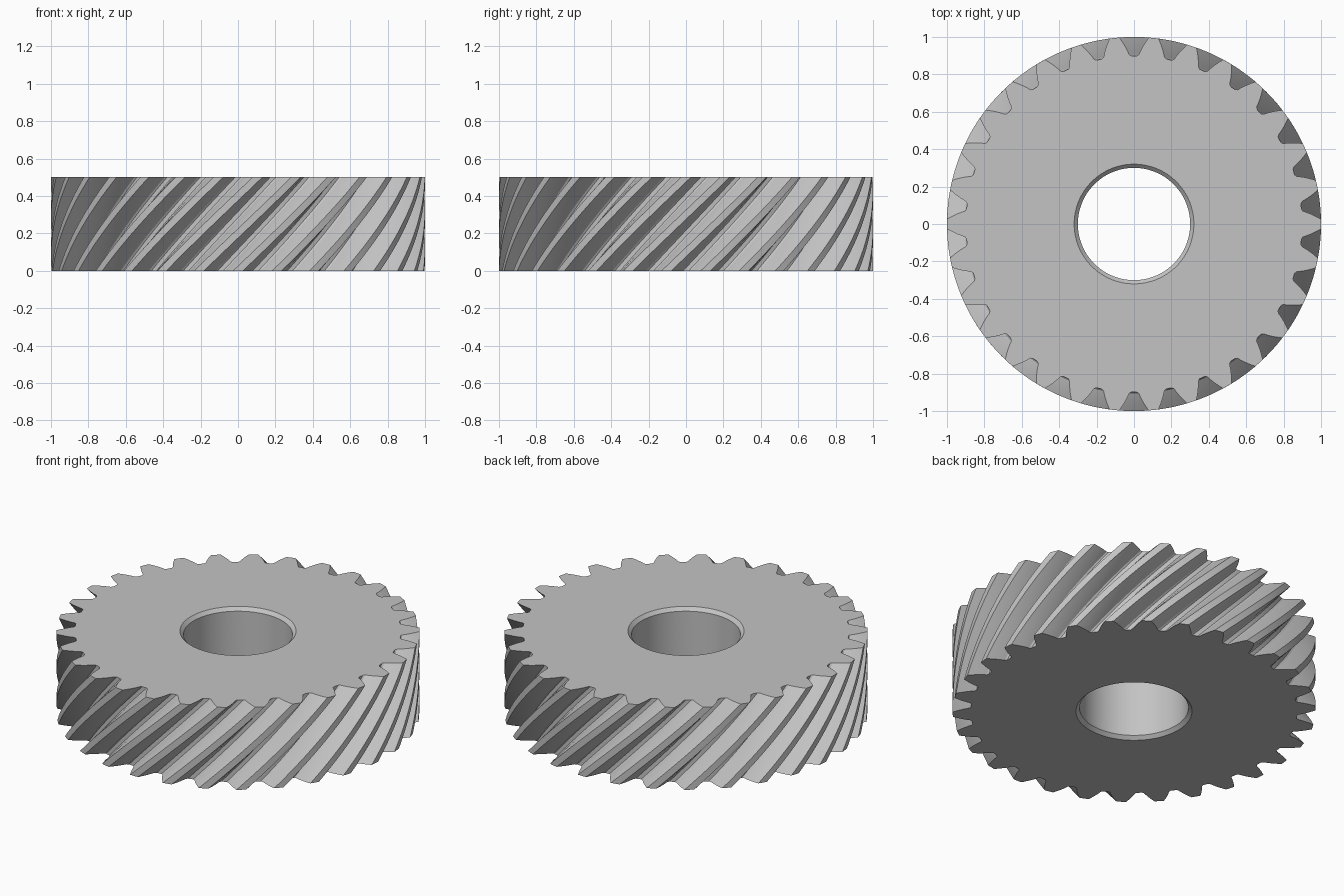
import bpy
import bmesh
from math import acos, cos, sin, tan, atan, pi, radians

cube = bpy.data.objects.get("Cube")
if cube:
    bpy.data.objects.remove(cube, do_unlink=True)

# Gear proportions
TEETH = 30
HEIGHT = 0.5
HELIX = radians(45)
LEVELS = 24
FLANK_STEPS = 7
BORE, CHAMFER = 0.3, 0.02

module = 1 / (TEETH / (2 * cos(HELIX)) + 1)
pitch_r = 1 - module
root_r = pitch_r - 1.25 * module
pressure = atan(tan(radians(20)) / cos(HELIX))
base_r = pitch_r * cos(pressure)
twist = HEIGHT * tan(HELIX) / pitch_r
step = 2 * pi / TEETH


def involute(a):
    return tan(a) - a


def half_angle(r):
    """Half of the tooth's angular width at radius r."""
    return step / 4 + involute(pressure) - involute(acos(base_r / r))


# One tooth as (angle, radius): rounded root, involute flank, tip, mirrored flank
low = root_r + 0.008
radii = [low + (1 - low) * i / FLANK_STEPS for i in range(FLANK_STEPS + 1)]
flank = [(half_angle(root_r) + 0.009, root_r)] + [(half_angle(r), r) for r in radii]
tooth = [(-a, r) for a, r in flank] + [(0, 1)] + [(a, r) for a, r in reversed(flank)]
tooth.append((step / 2, root_r))
outline = [(a + step * (t + 0.5) + pi / 2, r) for t in range(TEETH) for a, r in tooth]

# Closed sections: up the toothed rim, across the top, down the chamfered bore
heights = [HEIGHT * i / LEVELS for i in range(LEVELS + 1)]
bore_heights = [CHAMFER + (HEIGHT - 2 * CHAMFER) * i / LEVELS for i in range(LEVELS + 1)]


def section(rim):
    return ([(rim, z) for z in heights]
            + [(BORE + CHAMFER, HEIGHT)]
            + [(BORE, z) for z in reversed(bore_heights)]
            + [(BORE + CHAMFER, 0)])


bm = bmesh.new()
columns = []
for angle, rim in outline:
    column = []
    for r, z in section(rim):
        a = angle + twist * (z / HEIGHT - 1)
        column.append(bm.verts.new((r * cos(a), r * sin(a), z)))
    columns.append(column)
for i, here in enumerate(columns):
    after = columns[(i + 1) % len(columns)]
    for j in range(len(here)):
        k = (j + 1) % len(here)
        bm.faces.new((here[j], after[j], after[k], here[k]))
bmesh.ops.recalc_face_normals(bm, faces=bm.faces)

mesh = bpy.data.meshes.new("helical_gear")
bm.to_mesh(mesh)
bm.free()
gear = bpy.data.objects.new("helical_gear", mesh)
bpy.context.collection.objects.link(gear)

# Plain grey metal
grey = bpy.data.materials.new("grey_metal")
grey.use_nodes = True
colour = (0.55, 0.55, 0.55, 1)
grey.diffuse_color = colour
for node in grey.node_tree.nodes:
    if node.type == 'BSDF_PRINCIPLED':
        node.inputs["Base Color"].default_value = colour
mesh.materials.append(grey)

# Smooth flanks and bore with crisp tooth edges
bpy.ops.object.select_all(action='DESELECT')
gear.select_set(True)
bpy.context.view_layer.objects.active = gear
bpy.ops.object.shade_smooth_by_angle(angle=radians(28))
